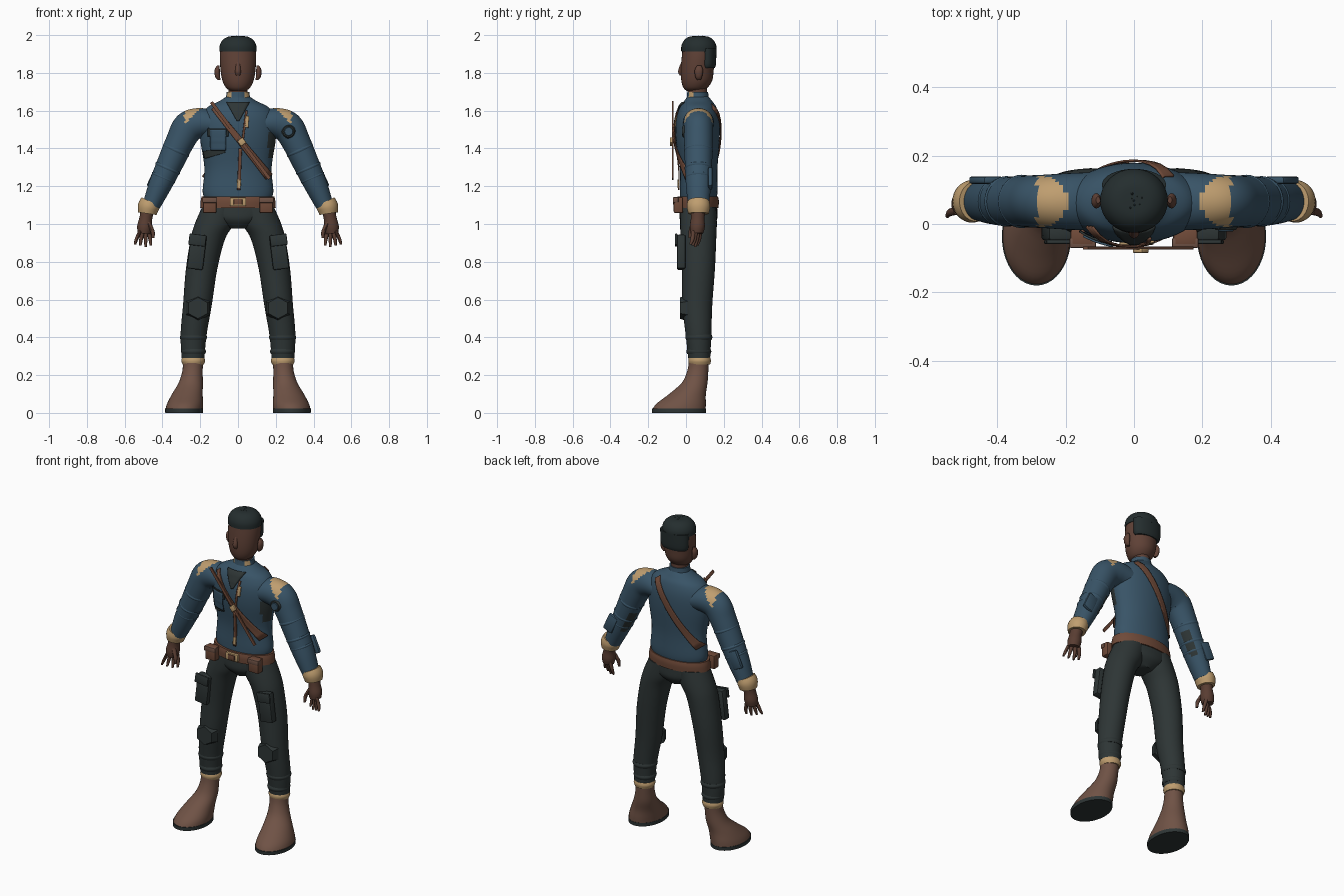
import bpy, bmesh, math, random
from mathutils import Vector, Matrix

if "Cube" in bpy.data.objects:
    bpy.data.objects.remove(bpy.data.objects["Cube"])
random.seed(4)


def colour(name, rgb):
    m = bpy.data.materials.new(name)
    m.use_nodes = True
    m.diffuse_color = (*rgb, 1)
    bsdf = next(k for k in m.node_tree.nodes if k.type == 'BSDF_PRINCIPLED')
    bsdf.inputs["Base Color"].default_value = (*rgb, 1)
    bsdf.inputs["Roughness"].default_value = 0.8
    return m


BLUE = colour("jacket blue", (.04, .088, .135))
DARK = colour("trouser charcoal", (.027, .036, .036))
BOOT = colour("boot brown", (.16, .085, .06))
TAN = colour("tan trim", (.52, .34, .16))
SKIN = colour("skin brown", (.115, .053, .037))
HAIR = colour("hair black", (.018, .027, .028))
STRAP = colour("strap brown", (.16, .068, .04))
GLOVE = colour("glove brown", (.1, .047, .032))


def finish(name, bm, mats, rule=None):
    bmesh.ops.recalc_face_normals(bm, faces=bm.faces)
    for f in bm.faces:
        f.smooth = True
        if rule:
            f.material_index = rule(f.calc_center_median(), f.normal)
    me = bpy.data.meshes.new(name)
    bm.to_mesh(me)
    bm.free()
    ob = bpy.data.objects.new(name, me)
    bpy.context.collection.objects.link(ob)
    for m in mats:
        me.materials.append(m)
    bpy.ops.object.select_all(action='DESELECT')
    ob.select_set(True)
    bpy.context.view_layer.objects.active = ob
    bpy.ops.object.shade_smooth_by_angle(angle=math.radians(40))
    return ob


def dense(rings, steps):
    """Smoothly interpolate rings of (x, y, z, rx, ry)."""
    R = [Vector(r) for r in rings]
    out = []
    for i in range(len(R) - 1):
        a, b, c, d = R[max(i - 1, 0)], R[i], R[i + 1], R[min(i + 2, len(R) - 1)]
        for k in range(steps):
            t = k / steps
            out.append(b + (c - a) * (t / 2) + (a * 2 - b * 5 + c * 4 - d) * (t * t / 2)
                       + (b * 3 - a - c * 3 + d) * (t ** 3 / 2))
    return out + [R[-1]]


def loft(name, rings, mats, rule=None, steps=4, n=32, tilt=False, side=1):
    rs = dense(rings, steps)
    bm, loops = bmesh.new(), []
    for i, r in enumerate(rs):
        px, pz = 1, 0
        if tilt:
            d = rs[min(i + 1, len(rs) - 1)] - rs[max(i - 1, 0)]
            q = math.hypot(d[0], d[2])
            px, pz = -d[2] / q, d[0] / q
        ring = []
        for k in range(n):
            a = 2 * math.pi * k / n
            w = r[3] * math.cos(a)
            ring.append(bm.verts.new((side * (r[0] + px * w), r[1] + r[4] * math.sin(a), r[2] + pz * w)))
        loops.append(ring)
    for a, b in zip(loops, loops[1:]):
        for k in range(n):
            bm.faces.new((a[k], a[(k + 1) % n], b[(k + 1) % n], b[k]))
    bm.faces.new(loops[0])
    bm.faces.new(loops[-1])
    return finish(name, bm, mats, rule)


def box(name, c, size, mat, rot=0, bevel=.008):
    bm = bmesh.new()
    m = Matrix.Translation(c) @ Matrix.Rotation(rot, 4, 'Y') @ Matrix.Diagonal((*size, 1))
    bmesh.ops.create_cube(bm, size=1, matrix=m)
    if bevel:
        bmesh.ops.bevel(bm, geom=bm.edges[:], offset=bevel, segments=2, affect='EDGES', profile=.5)
    return finish(name, bm, [mat])


def disc(name, c, r, depth, mat, sides=24, sz=1):
    bm = bmesh.new()
    m = Matrix.Translation(c) @ Matrix.Diagonal((1, 1, sz, 1)) @ Matrix.Rotation(math.pi / 2, 4, 'X')
    bmesh.ops.create_cone(bm, cap_ends=True, segments=sides, radius1=r, radius2=r * .8, depth=depth, matrix=m)
    return finish(name, bm, [mat])


# Jacket body
TORSO = [(0, .065, 1.14, .18, .098), (0, .067, 1.18, .187, .1), (0, .067, 1.3, .178, .1),
         (0, .062, 1.45, .2, .116), (0, .062, 1.55, .2, .115), (0, .064, 1.615, .165, .098),
         (0, .064, 1.65, .1, .075), (0, .064, 1.675, .06, .055)]


def jacket_rule(c, nrm):
    return 1 if c.x > .16 and -.02 < c.y < .06 and 1.34 < c.z < 1.48 else 0


loft("jacket_body", TORSO, [BLUE, DARK], jacket_rule, steps=6, n=48)
TD = dense(TORSO, 12)


def ribbon(name, p0, p1, w0, w1, mat, back=False, off=.006):
    """A plate hugging the jacket between two (x, z) points."""
    bm, rows = bmesh.new(), []
    a, b = Vector(p0), Vector(p1)
    perp = Vector((-(b - a).y, (b - a).x)).normalized()
    for i in range(15):
        t = i / 14
        row = []
        for k in range(7):
            q = a.lerp(b, t) + perp * (w0 + (w1 - w0) * t) * (k / 3 - 1)
            r = min(TD, key=lambda s: abs(s[2] - q.y))
            h = (r[4] + off) * math.sqrt(max(0, 1 - (q.x / (r[3] + off)) ** 2))
            row.append(bm.verts.new((q.x, r[1] + (h if back else -h), q.y)))
        rows.append(row)
    for u, v in zip(rows, rows[1:]):
        for k in range(6):
            bm.faces.new((u[k], u[k + 1], v[k + 1], v[k]))
    ob = finish(name, bm, [mat])
    s = ob.modifiers.new("thickness", 'SOLIDIFY')
    s.thickness, s.offset = .006, 0
    return ob


ribbon("undershirt_triangle", (0, 1.645), (0, 1.545), .062, .006, DARK)
ribbon("front_sling", (-.13, 1.615), (.165, 1.25), .013, .022, STRAP, off=.01)
ribbon("back_sling", (.1, 1.625), (-.172, 1.24), .02, .02, STRAP, back=True)
ribbon("zip_lower", (.012, 1.4), (.004, 1.18), .009, .009, STRAP)
ribbon("zip_upper", (.045, 1.6), (.022, 1.42), .006, .006, STRAP)
ribbon("zip_tab", (.05, 1.57), (.045, 1.51), .009, .009, TAN)
ribbon("zip_pull", (.006, 1.235), (.004, 1.19), .01, .01, TAN, off=.009)
ribbon("chest_pocket_edge", (-.105, 1.505), (-.105, 1.465), .054, .054, DARK, off=.008)
ribbon("chest_pocket", (-.105, 1.5), (-.105, 1.39), .043, .04, BLUE, off=.014)
ribbon("worn_patch", (-.18, 1.365), (-.07, 1.39), .02, .012, DARK, off=.003)
box("loose_strap", (.013, -.07, 1.442), (.018, .008, .51), STRAP, rot=-.65, bevel=0)
box("sling_buckle", (.02, -.078, 1.435), (.035, .014, .035), TAN, rot=-.65, bevel=.004)

# Collar
loft("collar", [(0, .062, 1.64, .075, .065), (0, .062, 1.67, .064, .058), (0, .062, 1.7, .06, .055)],
     [BLUE, TAN], lambda c, n: 1 if c.y < .045 and abs(c.x) > .035 else 0)

# Head, hair and ears
loft("neck", [(0, .06, 1.64, .05, .052), (0, .06, 1.78, .05, .052)], [SKIN])
loft("head", [(0, .045, 1.705, .04, .042), (0, .05, 1.722, .064, .064), (0, .057, 1.76, .083, .082),
              (0, .06, 1.82, .093, .087), (0, .067, 1.9, .096, .088), (0, .068, 1.96, .084, .08),
              (0, .068, 1.985, .045, .045)], [SKIN], steps=5)
loft("nose", [(0, -.018, 1.86, .009, .006), (0, -.026, 1.81, .015, .016), (0, -.022, 1.785, .012, .01)], [SKIN])
loft("hair_cap", [(0, .068, 1.912, .099, .093), (0, .068, 1.945, .097, .092), (0, .068, 1.975, .08, .076),
                  (0, .068, 1.992, .05, .048), (0, .068, 1.995, .01, .01)], [HAIR])
loft("hair_back", [(0, .112, 1.825, .082, .04), (0, .113, 1.85, .092, .046), (0, .114, 1.93, .094, .047)], [HAIR])
bm = bmesh.new()
for i in range(60):
    a, d = i * 2.4, .068 * math.sqrt(i / 60)
    p = (d * math.cos(a), .068 + d * math.sin(a), 1.99 - d * d * 4.5)
    bmesh.ops.create_icosphere(bm, subdivisions=1, radius=random.uniform(.006, .01), matrix=Matrix.Translation(p))
finish("hair_curls", bm, [HAIR])

# Pelvis and belt
loft("trouser_seat", [(0, .066, 1.14, .175, .095), (0, .066, 1.07, .195, .1), (0, .066, 1.02, .15, .097),
                      (0, .066, .975, .05, .06)], [DARK])
loft("belt", [(0, .062, 1.085, .2, .11), (0, .062, 1.12, .198, .112), (0, .062, 1.145, .193, .108)], [STRAP], n=48)
box("belt_buckle", (0, -.055, 1.117), (.085, .018, .045), TAN, bevel=.004)
box("buckle_centre", (0, -.066, 1.117), (.045, .008, .03), STRAP, bevel=.002)


def arm_rule(c, nrm):
    x = abs(c.x)
    if .19 < x < .285 and c.z > 1.6 - .09 * (x - .19) / .09 + .02:
        return 1
    inward = nrm.x * (1 if c.x < 0 else -1)
    return 2 if inward > .5 and nrm.y > .1 and 1.2 < c.z < 1.33 else 0


ARM = [(.13, .066, 1.53, .07, .085), (.2, .066, 1.535, .079, .082), (.262, .066, 1.512, .084, .078),
       (.305, .066, 1.44, .076, .076), (.36, .066, 1.32, .069, .072), (.415, .066, 1.2, .06, .066),
       (.458, .066, 1.1, .047, .055)]

for s, label in ((1, "left_"), (-1, "right_")):
    def part(name, rings, mats, **kw):
        return loft(label + name, rings, mats, side=s, **kw)

    # Sleeves, cuffs and pads
    part("sleeve", ARM, [BLUE, TAN, DARK], rule=arm_rule, steps=7, n=40, tilt=True)
    for x, z, r in ((.328, 1.39, .075), (.372, 1.295, .071), (.395, 1.245, .067)):
        part("sleeve_fold", [(x - .004, .066, z + .009, r - .006, r - .001), (x, .066, z, r, r + .003),
                             (x + .004, .066, z - .009, r - .006, r - .001)], [BLUE], tilt=True)
    part("cuff", [(.462, .066, 1.118, .053, .058), (.474, .066, 1.09, .057, .062), (.48, .066, 1.055, .049, .054)],
         [TAN], tilt=True)
    box(label + "forearm_pad", (s * .432, .128, 1.24), (.065, .022, .11), BLUE, rot=-s * .43)

    # Gloves and fingers
    part("glove", [(.48, .066, 1.07, .036, .038), (.488, .062, 1.03, .034, .036), (.494, .06, .985, .04, .04),
                   (.498, .058, .95, .033, .033)], [GLOVE], tilt=True)
    for k in range(4):
        x, y = .475 + k * .014, .075 - k * .012
        part("finger", [(x, y, .965, .011, .012), (x + .01 * (k - 1), y - .005, .92, .01, .011),
                        (x + .014 * (k - 1), y - .015, .878 + .007 * abs(k - 1), .006, .007)],
             [GLOVE], n=10)
    part("thumb", [(.475, .04, 1.01, .013, .014), (.452, .025, .96, .011, .012), (.45, .02, .925, .007, .008)],
         [GLOVE], n=10)

    # Ears
    part("ear", [(.1, .068, 1.762, .008, .01), (.108, .067, 1.78, .013, .018), (.11, .068, 1.815, .014, .022),
                 (.105, .07, 1.84, .006, .01)], [SKIN], n=16)

    # Trouser legs with gaiter bands
    part("trouser_leg", [(.09, .066, 1.09, .1, .094), (.125, .066, 1.0, .104, .097), (.16, .066, .92, .091, .094),
                         (.193, .066, .76, .083, .087), (.215, .06, .57, .076, .079), (.235, .066, .415, .069, .068),
                         (.238, .07, .29, .06, .058)], [DARK], steps=5)
    for z, r in ((.4, .072), (.325, .066)):
        part("leg_band", [(.236, .068, z + .014, r - .005, r - .005), (.236, .068, z, r, r),
                          (.236, .068, z - .014, r - .005, r - .005)], [DARK])

    # Thigh pouch, knee pad and belt pouch
    box(label + "thigh_pouch", (s * .218, -.025, .85), (.085, .045, .18), DARK, rot=-s * .12)
    box(label + "pouch_flap", (s * .215, -.052, .915), (.09, .014, .06), DARK, rot=-s * .12, bevel=.005)
    disc(label + "knee_pad", (s * .212, -.012, .555), .074, .04, DARK, sides=6, sz=.95)
    box(label + "belt_pouch", (s * .15, -.04, 1.1), (.072, .05, .085), STRAP)
    box(label + "pouch_lid", (s * .15, -.055, 1.127), (.078, .03, .03), BOOT, bevel=.005)

    # Boots
    part("boot_cuff", [(.237, .072, .292, .059, .057), (.237, .072, .275, .063, .06), (.237, .072, .255, .055, .055)],
         [TAN])
    part("boot", [(.238, .068, .27, .053, .053), (.241, .062, .22, .054, .056), (.25, .046, .16, .064, .068),
                  (.268, .008, .1, .081, .097), (.28, -.025, .05, .095, .13), (.285, -.037, .018, .099, .141)],
         [BOOT], n=40)
    part("sole", [(.285, -.037, 0, .1, .142), (.285, -.037, .022, .101, .143)], [DARK], steps=1, n=40)

# Shoulder badge on the left sleeve
disc("badge_rim", (.268, -.012, 1.49), .037, .012, DARK)
disc("badge_face", (.268, -.018, 1.49), .026, .008, BLUE)
